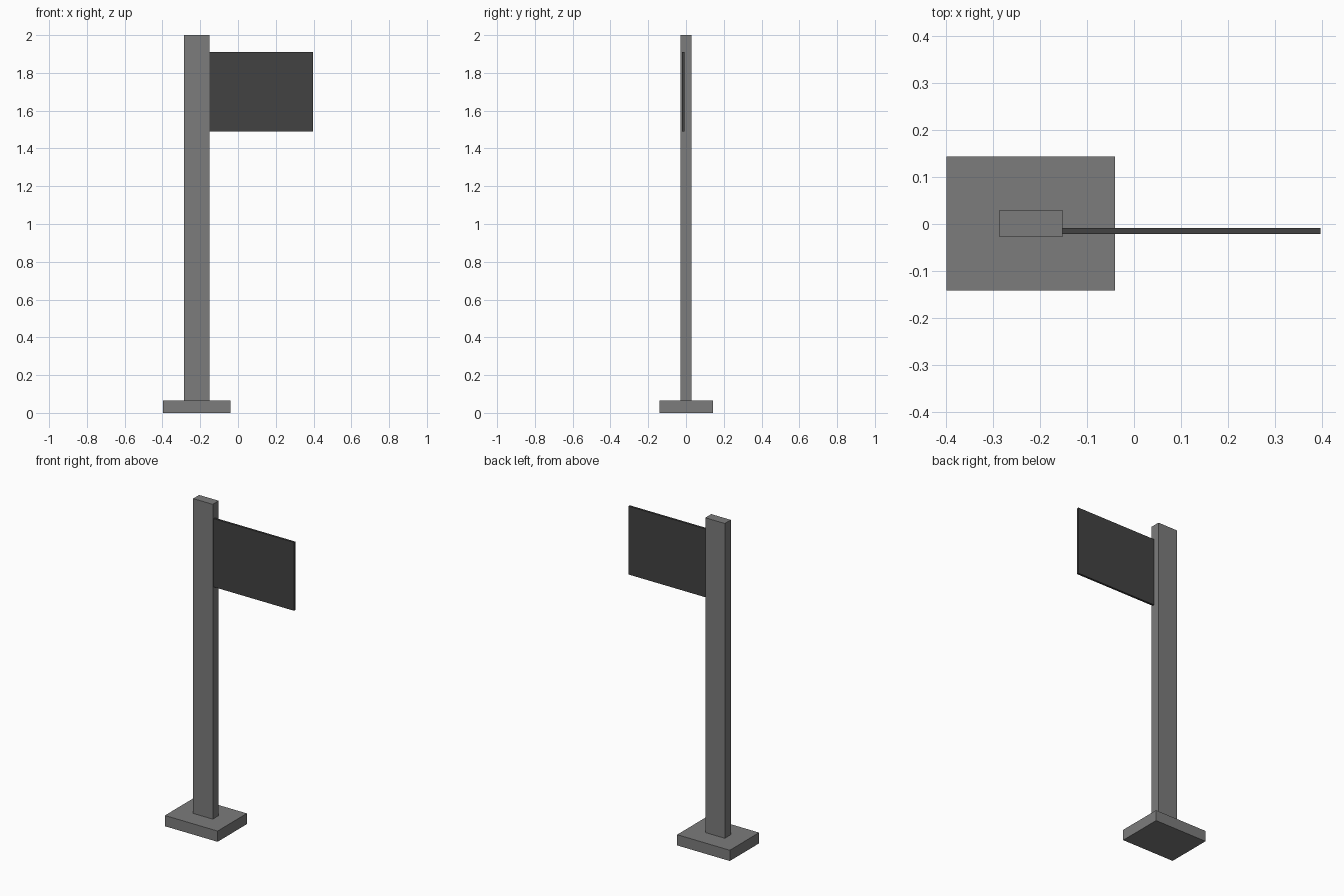
import bpy

if "Cube" in bpy.data.objects:
    bpy.data.objects.remove(bpy.data.objects["Cube"], do_unlink=True)


def flat_material(name, value):
    mat = bpy.data.materials.new(name)
    mat.use_nodes = True
    colour = (value, value, value, 1)
    mat.diffuse_color = colour
    mat.node_tree.nodes["Principled BSDF"].inputs["Base Color"].default_value = colour
    return mat


def box(name, low, high, mat):
    """Axis-aligned box between two opposite corners."""
    centre = [(a + b) / 2 for a, b in zip(low, high)]
    bpy.ops.mesh.primitive_cube_add(size=1, location=centre)
    obj = bpy.context.object
    obj.name = name
    obj.scale = [b - a for a, b in zip(low, high)]
    bpy.ops.object.transform_apply(location=False, rotation=False, scale=True)
    obj.data.materials.append(mat)
    return obj


grey = flat_material("mid grey", 0.2)
dark = flat_material("dark grey", 0.054)

# Foot plate on the ground
box("base", (-0.398, -0.141, 0), (-0.04, 0.143, 0.066), grey)
# Upright standing on the plate
box("post", (-0.285, -0.028, 0.066), (-0.152, 0.03, 2), grey)
# Thin sign board fixed to the side of the post
box("sign_panel", (-0.152, -0.021, 1.49), (0.396, -0.008, 1.91), dark)
